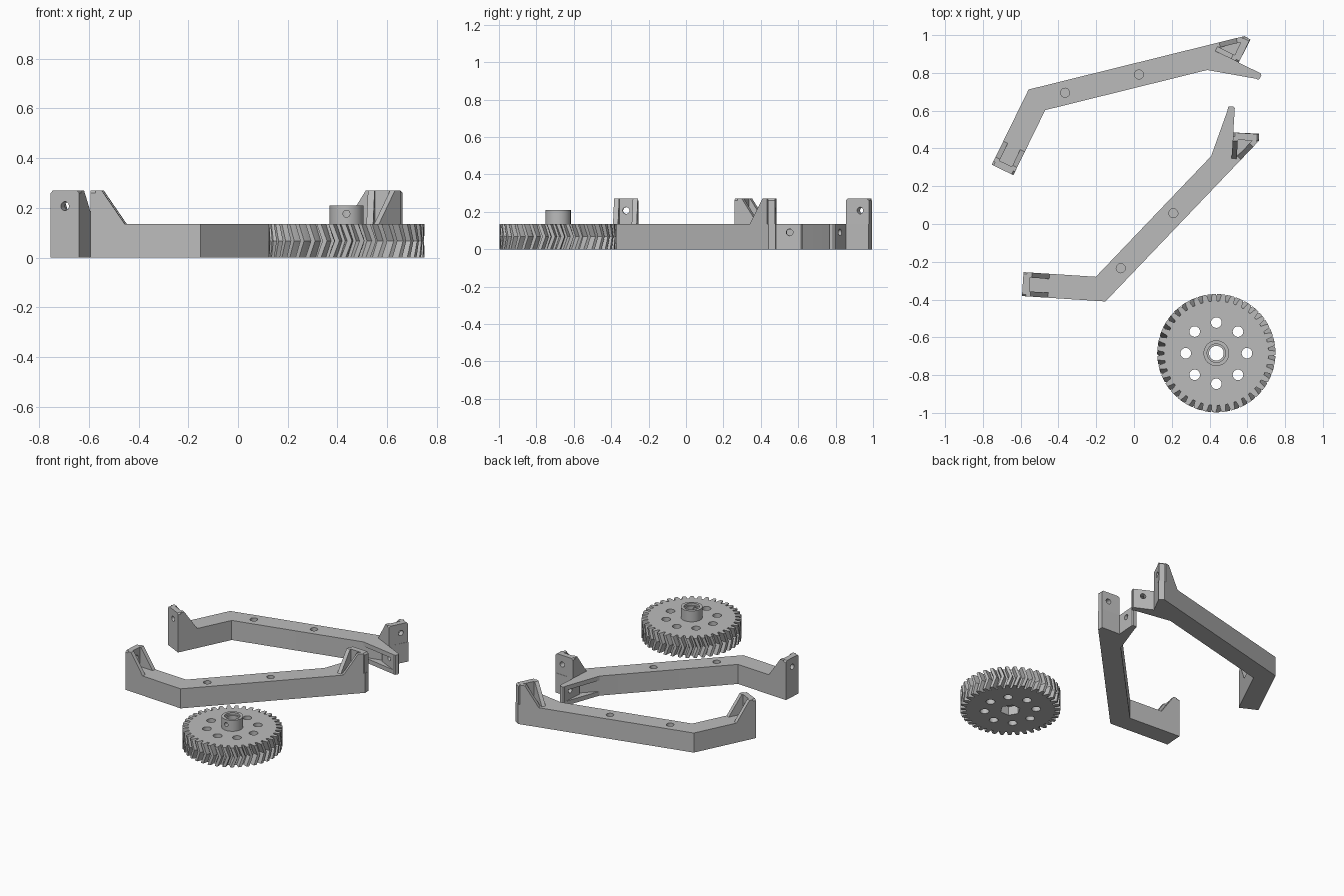
import bpy, bmesh
from math import sin, cos, pi, radians, tau
from mathutils import Matrix, Vector

if "Cube" in bpy.data.objects:
    bpy.data.objects.remove(bpy.data.objects["Cube"])

grey = bpy.data.materials.new("plain_grey")
grey.diffuse_color = (0.5, 0.5, 0.5, 1)
grey.use_nodes = True
grey.node_tree.nodes["Principled BSDF"].inputs["Base Color"].default_value = grey.diffuse_color
IDENT = Matrix.Identity(4)


def loft(name, rings, M=IDENT):
    """Solid through a list of matching 3D rings, capped at both ends."""
    bm = bmesh.new()
    vs = [[bm.verts.new(M @ Vector(p)) for p in r] for r in rings]
    n = len(rings[0])
    for a, b in zip(vs, vs[1:]):
        for i in range(n):
            j = (i + 1) % n
            bm.faces.new((a[i], a[j], b[j], b[i]))
    bm.faces.new(vs[0][::-1])
    bm.faces.new(vs[-1])
    bmesh.ops.recalc_face_normals(bm, faces=bm.faces)
    me = bpy.data.meshes.new(name)
    bm.to_mesh(me)
    bm.free()
    me.materials.append(grey)
    ob = bpy.data.objects.new(name, me)
    bpy.context.collection.objects.link(ob)
    return ob


def prism(name, pts, z0, z1, M=IDENT):
    return loft(name, [[(x, y, z) for x, y in pts] for z in (z0, z1)], M)


def rod(name, centre, axis, r, length, M=IDENT, n=24):
    """Cylinder around a centre along an axis."""
    T = Matrix.Translation(centre) @ Vector(axis).to_track_quat('Z', 'Y').to_matrix().to_4x4()
    ring = [(r * cos(tau * i / n), r * sin(tau * i / n)) for i in range(n)]
    return prism(name, ring, -length / 2, length / 2, M @ T)


def boolean(ob, others, op='DIFFERENCE'):
    """Apply booleans one after another and remove the tools."""
    for c in others:
        m = ob.modifiers.new("bool", 'BOOLEAN')
        m.operation, m.object, m.solver = op, c, 'EXACT'
    dg = bpy.context.evaluated_depsgraph_get()
    me = bpy.data.meshes.new_from_object(ob.evaluated_get(dg))
    ob.modifiers.clear()
    ob.data = me
    for c in others:
        bpy.data.objects.remove(c)


# ---------------------------------------------------------------- arms
W, H, TOP, T = 0.127, 0.135, 0.27, 0.037
LEG = 0.443


def frame(x, y, deg):
    return Matrix.Translation((x, y, 0)) @ Matrix.Rotation(radians(deg), 4, 'Z')


def gusset(name, y0, y1, x0, M):
    """Sloped rib: profile in x/z, thickness in y."""
    prof = [(x0, H - 0.01), (x0, TOP), (0.045, TOP), (0.138, H), (0.138, H - 0.01)]
    loft(name, [[(x, y, z) for x, z in prof] for y in (y0, y1)], M)


def tab(name, length, hole_y, M):
    """Upright plate with clipped top corners; thickness along x, width along y."""
    c = 0.01
    prof = [(0, H - 0.01), (length, H - 0.01), (length, TOP - c), (length - c, TOP), (c, TOP), (0, TOP - c)]
    ob = loft(name, [[(x, y, z) for y, z in prof] for x in (0, T)], M)
    boolean(ob, [rod("cutter", (0, hole_y, 0.207), (1, 0, 0), 0.018, 0.2, M)])


def arm(tag, M):
    ex, ey = LEG * cos(radians(130)), LEG * sin(radians(130))
    cx, cy = 1.114, 0.129
    ix = W * 0.466
    # bent bar with two blind screw holes
    bar = prism(tag + "_bar", [
        (ex, ey), (0, 0), (1.177, 0), (1.204, 0.026), (cx, cy), (1.10, W),
        (ix, W), (ex + W * 0.766, ey + W * 0.643)], 0, H, M)
    boolean(bar, [rod("cutter", (u, 0.063, H), (0, 0, 1), 0.024, 0.2, M) for u in (0.183, 0.586)])
    # upright tab and ribs at the short end
    F = M @ frame(ex, ey, -50)
    tab(tag + "_short_end_tab", W, W / 2, F)
    for y in (0, W - 0.027):
        gusset(tag + "_short_end_rib", y, y + 0.027, 0.02, F)
    # upright tab and ribs at the long end
    F = M @ frame(cx, cy, -140)
    tab(tag + "_long_end_tab", 0.137, 0.085, F)
    gusset(tag + "_long_end_rib", 0, 0.027, 0.02, F)
    gusset(tag + "_outer_edge_rib", -0.027, 0, 0.012, M @ frame(1.177, 0, 180))
    # low side tab braced by two flat webs
    F = M @ frame(cx, cy, 40)
    side = prism(tag + "_side_tab", [(-0.02, 0), (0.13, 0), (0.137, 0.008), (0.137, 0.03),
                                     (0.13, T), (-0.02, T)], 0, H, F)
    boolean(side, [rod("cutter", (0.07, 0, 0.09), (0, 1, 0), 0.018, 0.3, F)])
    for z in (0, H - 0.03):
        prism(tag + "_side_web", [(0.934, W - 0.004), (1.10, W - 0.004), (1.115, 0.15), (1.185, 0.235)], z, z + 0.03, M)


arm("front_arm", frame(-0.151, -0.41, 46.3))
arm("back_arm", frame(-0.558, 0.712, 13.9) @ Matrix.Diagonal((1, -1, 1, 1)))

# ---------------------------------------------------------------- gear
GX, GY, TEETH = 0.436, -0.684, 39
G = Matrix.Translation((GX, GY, 0))
tooth = [(-0.36, 0.276), (-0.29, 0.296), (-0.19, 0.313), (0.19, 0.313), (0.29, 0.296), (0.36, 0.276)]
rings = []
for k in range(5):
    twist = 0.08 * (1 - abs(k - 2) / 2)
    ring = []
    for i in range(TEETH):
        for f, r in tooth:
            a = tau * (i + f) / TEETH + twist
            ring.append((r * cos(a), r * sin(a), H * k / 4))
    rings.append(ring)
gear = loft("herringbone_gear", rings, G)
# hub on top, then bore, lightening holes, bolt recess and set screw hole
boolean(gear, [rod("hub", (0, 0, 0.155), (0, 0, 1), 0.068, 0.11, G, 48)], 'UNION')
cuts = [rod("cutter", (0.162 * cos(i * pi / 4), 0.162 * sin(i * pi / 4), 0.07), (0, 0, 1), 0.028, 0.3, G)
        for i in range(8)]
cuts += [rod("cutter", (0, 0, 0.1), (0, 0, 1), 0.039, 0.4, G, 32),
         rod("cutter", (0, 0, 0.225), (0, 0, 1), 0.049, 0.06, G, 32),
         rod("cutter", (0, 0, 0), (0, 0, 1), 0.064, 0.12, G, 6),
         rod("cutter", (0, -0.06, 0.176), (0, 1, 0), 0.014, 0.06, G, 16)]
boolean(gear, cuts)

# smooth round walls, keep edges sharp
bpy.ops.object.select_all(action='DESELECT')
for ob in bpy.context.scene.objects:
    ob.select_set(True)
bpy.context.view_layer.objects.active = gear
bpy.ops.object.shade_smooth_by_angle(angle=radians(20))
